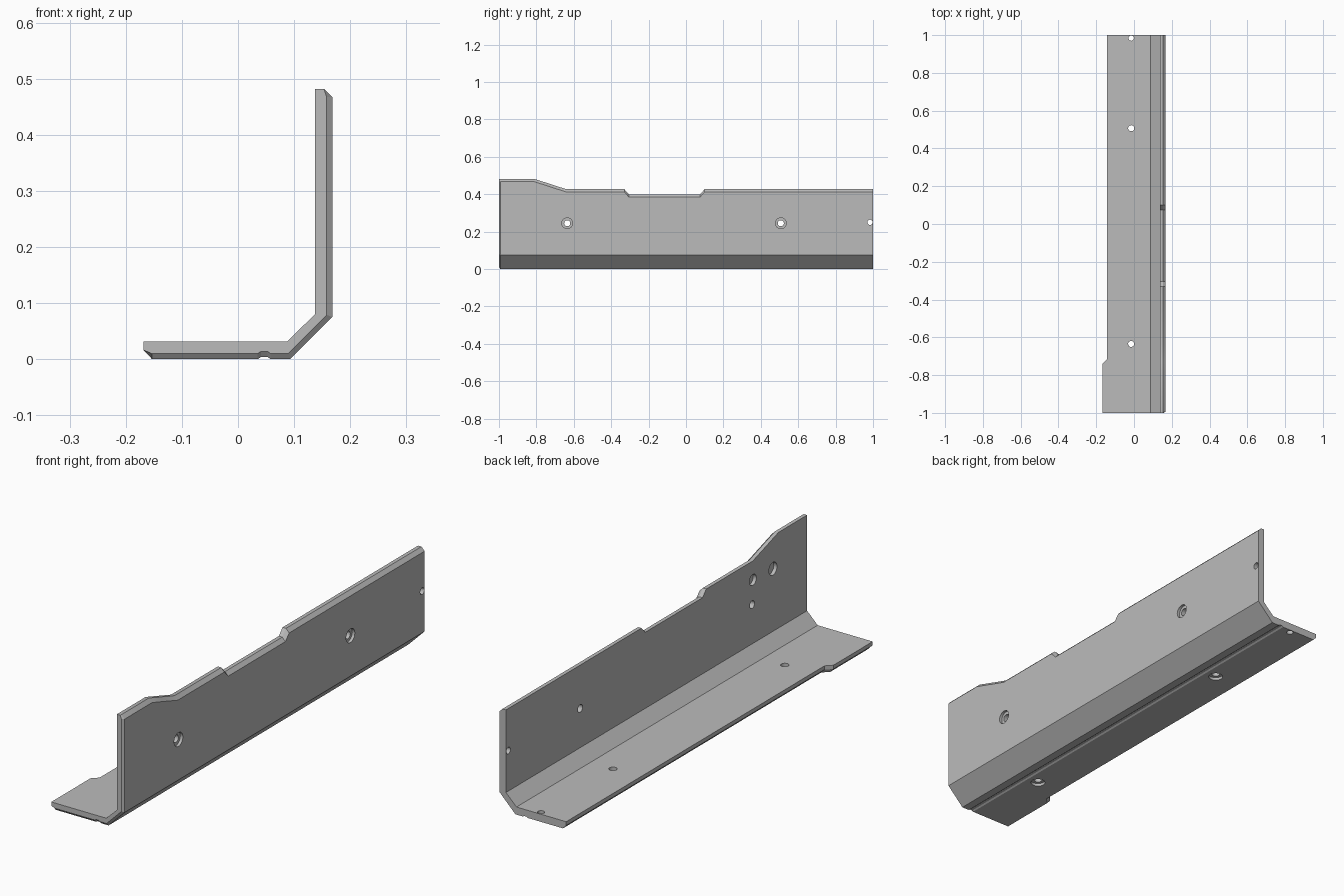
import bpy, bmesh, math
from mathutils import Matrix, Vector

cube = bpy.data.objects.get("Cube")
if cube:
    bpy.data.objects.remove(cube, do_unlink=True)

GREY = (0.5, 0.5, 0.5, 1)
grey = bpy.data.materials.new("plain grey")
grey.use_nodes = True
grey.diffuse_color = GREY
grey.node_tree.nodes["Principled BSDF"].inputs["Base Color"].default_value = GREY


def make_object(name, bm):
    bmesh.ops.recalc_face_normals(bm, faces=bm.faces[:])
    mesh = bpy.data.meshes.new(name)
    bm.to_mesh(mesh)
    bm.free()
    mesh.materials.append(grey)
    obj = bpy.data.objects.new(name, mesh)
    bpy.context.collection.objects.link(obj)
    return obj


def section(left, top, c):
    """Angle profile; c pulls the outer skin in for the front chamfer."""
    d = c * 0.4
    return [
        (left, 0.032), (0.088, 0.032), (0.137, 0.08), (0.137, top),   # inside
        (0.153, top), (0.168 - c, top - 0.015), (0.168 - c, 0.075 + d),
        (0.093 - d, c), (0.058, c), (0.053, c + 0.004),               # groove
        (0.041, c + 0.004), (0.035, c), (left + 0.015, c), (left, 0.016),
    ]


def interpolate(points, y):
    for (a, va), (b, vb) in zip(points, points[1:]):
        if y <= b:
            return va + (vb - va) * (y - a) / (b - a)
    return points[-1][1]


# Angle bracket: lofted profile following the wall's top and the base's edge
top_edge = [(-1, 0.482), (-0.81, 0.482), (-0.64, 0.427), (-0.33, 0.427),
            (-0.305, 0.4), (0.075, 0.4), (0.1, 0.427), (1, 0.427)]
left_edge = [(-1, -0.168), (-0.74, -0.168), (-0.715, -0.143), (1, -0.143)]
stations = sorted({y for y, _ in top_edge + left_edge} | {-0.992})

bm = bmesh.new()
rings = []
for y in stations:
    profile = section(interpolate(left_edge, y), interpolate(top_edge, y),
                      0.01 if y == -1 else 0)
    rings.append([bm.verts.new((x, y, z)) for x, z in profile])
for a, b in zip(rings, rings[1:]):
    for i in range(len(a)):
        j = (i + 1) % len(a)
        bm.faces.new((a[i], a[j], b[j], b[i]))
bm.faces.new(rings[0])
bm.faces.new(rings[-1])
bmesh.ops.dissolve_limit(bm, angle_limit=0.001, verts=bm.verts[:], edges=bm.edges[:])
bracket = make_object("angle_bracket", bm)


def drill(center, axis, radius, depth):
    """Cut a round hole of the given total depth centred on a point."""
    bm = bmesh.new()
    turn = Matrix.Rotation(math.pi / 2, 4, 'Y') if axis == 'X' else Matrix()
    bmesh.ops.create_cone(bm, cap_ends=True, segments=24, radius1=radius,
                          radius2=radius, depth=depth,
                          matrix=Matrix.Translation(Vector(center)) @ turn)
    cutter = make_object("hole_cutter", bm)
    cutter.hide_render = True
    mod = bracket.modifiers.new("hole", 'BOOLEAN')
    mod.operation = 'DIFFERENCE'
    mod.solver = 'EXACT'
    mod.object = cutter
    bpy.context.view_layer.objects.active = bracket
    bpy.ops.object.modifier_apply(modifier=mod.name)
    bpy.data.objects.remove(cutter, do_unlink=True)


# Screw holes through wall and base, counterbored on the outside
for y in (-0.635, 0.507):
    drill((0.15, y, 0.245), 'X', 0.016, 0.1)
    drill((0.168, y, 0.245), 'X', 0.029, 0.024)
    drill((-0.015, y, 0.02), 'Z', 0.016, 0.1)
    drill((-0.015, y, 0), 'Z', 0.029, 0.024)

# Plain holes near the back end
drill((0.15, 0.984, 0.25), 'X', 0.014, 0.1)
drill((-0.015, 0.984, 0.02), 'Z', 0.014, 0.1)

# Blind pockets on the inside of the wall
drill((0.137, -0.64, 0.347), 'X', 0.023, 0.03)
drill((0.137, -0.773, 0.343), 'X', 0.027, 0.03)

bpy.ops.object.select_all(action='DESELECT')
bracket.select_set(True)
bpy.context.view_layer.objects.active = bracket
bpy.ops.object.shade_smooth_by_angle(angle=math.radians(20))
